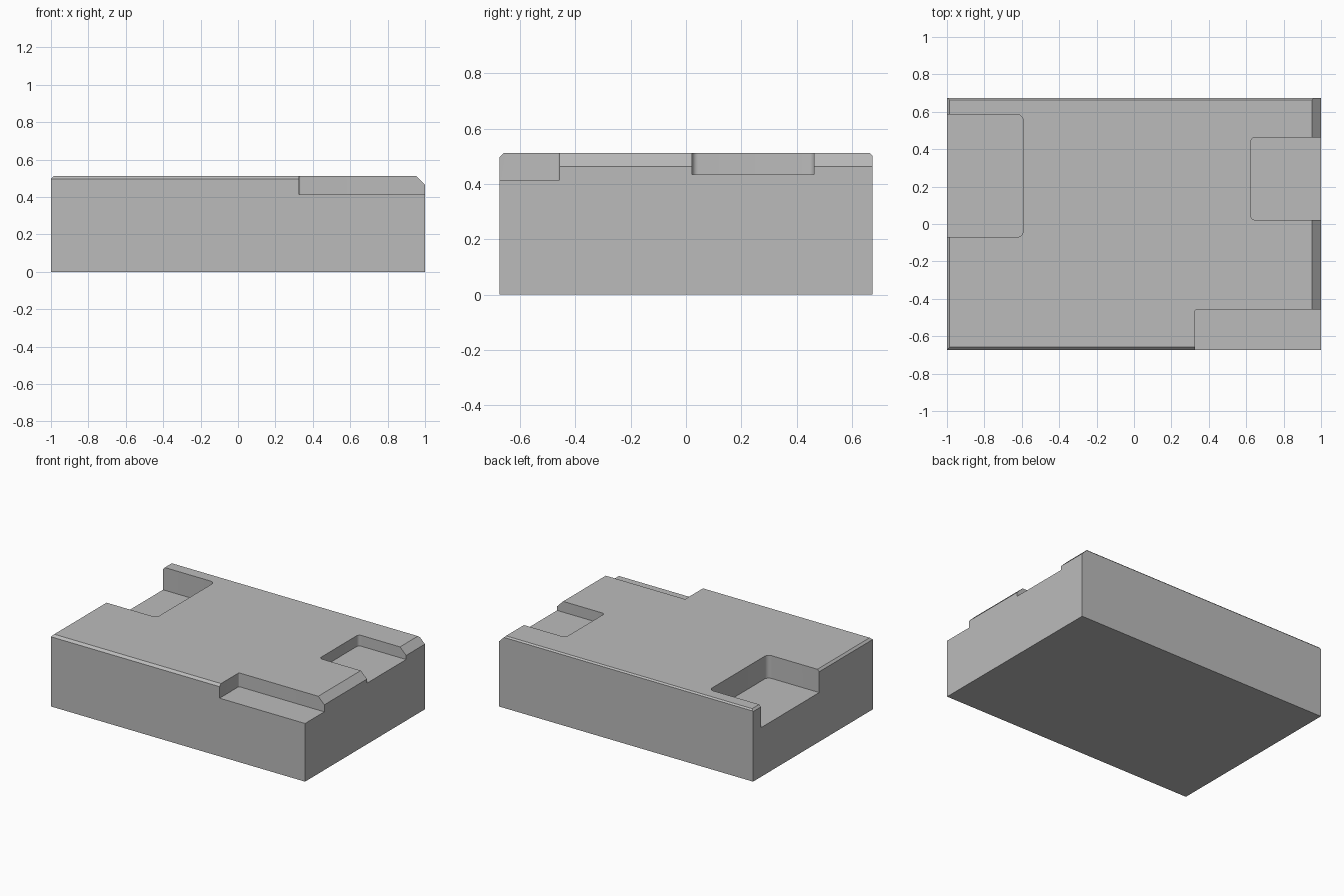
import bpy
import bmesh
from mathutils import Matrix, Vector

old = bpy.data.objects.get("Cube")
if old:
    bpy.data.objects.remove(old, do_unlink=True)

WIDTH, DEPTH, HEIGHT = 2.0, 1.348, 0.512
X, Y = WIDTH / 2, DEPTH / 2

grey = bpy.data.materials.new("plain grey")
grey.use_nodes = True
grey.diffuse_color = (0.5, 0.5, 0.5, 1)
grey.node_tree.nodes["Principled BSDF"].inputs["Base Color"].default_value = grey.diffuse_color


def box_mesh(low, high):
    low, high = Vector(low), Vector(high)
    bm = bmesh.new()
    place = Matrix.Translation((low + high) / 2) @ Matrix.Diagonal((*(high - low), 1))
    bmesh.ops.create_cube(bm, size=1, matrix=place)
    return bm


def add_object(name, bm):
    bmesh.ops.recalc_face_normals(bm, faces=bm.faces)
    mesh = bpy.data.meshes.new(name)
    bm.to_mesh(mesh)
    bm.free()
    obj = bpy.data.objects.new(name, mesh)
    mesh.materials.append(grey)
    bpy.context.collection.objects.link(obj)
    return obj


# Solid block with a 45 degree chamfer of its own size along each top edge
bm = box_mesh((-X, -Y, 0), (X, Y, HEIGHT))
for side, reach, size in (((1, 0), X, 0.048), ((-1, 0), X, 0.014),
                          ((0, -1), Y, 0.016), ((0, 1), Y, 0.01)):
    point = Vector((side[0] * reach, side[1] * reach, HEIGHT - size))
    bmesh.ops.bisect_plane(bm, geom=bm.verts[:] + bm.edges[:] + bm.faces[:],
                           plane_co=point, plane_no=(*side, 1), clear_outer=True)
    rim = [e for e in bm.edges if e.is_boundary]
    bmesh.ops.holes_fill(bm, edges=rim, sides=0)
block = add_object("block", bm)


# Recesses cut into the rim, with rounded inner corners
def cut_recess(name, low, high, floor, radius):
    bm = box_mesh((*low, floor), (*high, HEIGHT + 0.1))
    inner = []
    for e in bm.edges:
        a, b = e.verts[0].co, e.verts[1].co
        upright = abs(a.z - b.z) > 0.01
        if upright and abs(a.x) < X and abs(a.y) < Y:
            inner.append(e)
    bmesh.ops.bevel(bm, geom=inner, offset=radius, segments=6, profile=0.5, affect="EDGES")
    cutter = add_object(name, bm)
    cutter.hide_render = True
    mod = block.modifiers.new(name, "BOOLEAN")
    mod.operation = "DIFFERENCE"
    mod.solver = "EXACT"
    mod.object = cutter
    bpy.context.view_layer.objects.active = block
    bpy.ops.object.modifier_apply(modifier=mod.name)
    bpy.data.objects.remove(cutter, do_unlink=True)


OUT = 0.1
cut_recess("deep_side_recess", (-X - OUT, -0.07), (-0.593, 0.585), 0.35, 0.032)
cut_recess("shallow_side_recess", (0.625, 0.022), (X + OUT, 0.463), 0.435, 0.022)
cut_recess("front_corner_step", (0.327, -Y - OUT), (X + OUT, -0.457), 0.414, 0.008)

# Smooth the rounded corners, keep every other edge crisp
bpy.ops.object.select_all(action="DESELECT")
block.select_set(True)
bpy.context.view_layer.objects.active = block
bpy.ops.object.shade_smooth_by_angle()
